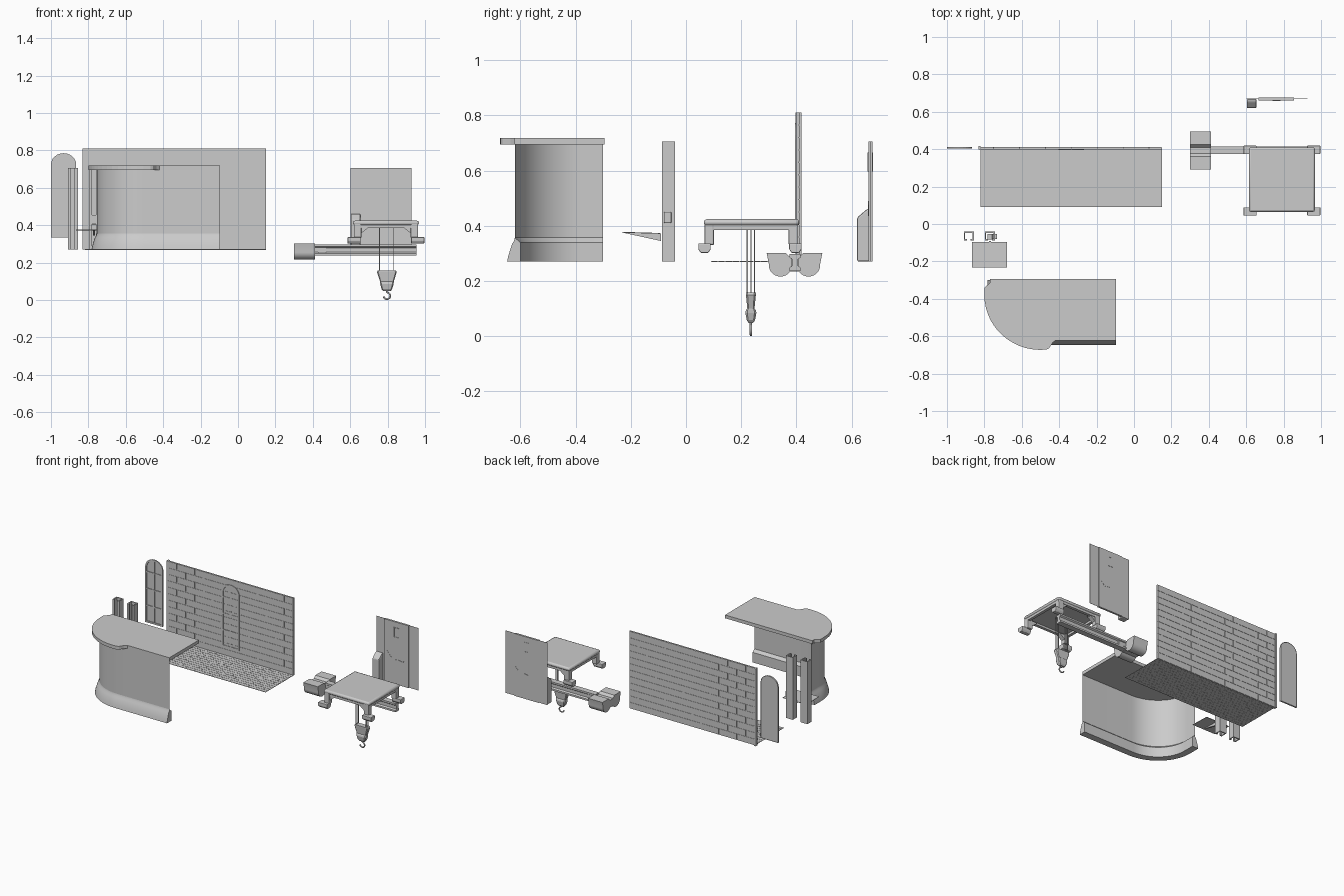
import bpy, bmesh, math
from mathutils import Vector

if "Cube" in bpy.data.objects:
    bpy.data.objects.remove(bpy.data.objects["Cube"])


def finish(name, bm, smooth=False, bevel=0):
    bmesh.ops.recalc_face_normals(bm, faces=bm.faces)
    me = bpy.data.meshes.new(name)
    bm.to_mesh(me)
    bm.free()
    ob = bpy.data.objects.new(name, me)
    bpy.context.collection.objects.link(ob)
    if bevel:
        m = ob.modifiers.new("bevel", 'BEVEL')
        m.width, m.segments = bevel, 2
    if smooth:
        bpy.ops.object.select_all(action='DESELECT')
        ob.select_set(True)
        bpy.context.view_layer.objects.active = ob
        bpy.ops.object.shade_smooth_by_angle(angle=math.radians(35))
    return ob


def add_box(bm, x, y, z):
    vs = bmesh.ops.create_cube(bm, size=1)["verts"]
    for v in vs:
        v.co = [(a[0] + a[1]) / 2 + c * (a[1] - a[0]) for a, c in zip((x, y, z), v.co)]


def boxes(name, items, bevel=0):
    bm = bmesh.new()
    for it in items:
        add_box(bm, *it)
    return finish(name, bm, bevel=bevel)


def add_prism(bm, pts, axis, lo, hi):
    # extrude a 2D outline along axis; the outline keeps the order of the other axes
    def co(p, t):
        c = list(p)
        c.insert(axis, t)
        return c
    a = [bm.verts.new(co(p, lo)) for p in pts]
    b = [bm.verts.new(co(p, hi)) for p in pts]
    n = len(pts)
    bm.faces.new(a)
    bm.faces.new(b[::-1])
    for i in range(n):
        j = (i + 1) % n
        bm.faces.new((a[i], a[j], b[j], b[i]))


def prism(name, pts, axis, lo, hi, smooth=False, bevel=0):
    bm = bmesh.new()
    add_prism(bm, pts, axis, lo, hi)
    return finish(name, bm, smooth, bevel)


def arc(cx, cy, rx, ry, a0, a1, n):
    return [(cx + rx * math.cos(math.radians(a0 + (a1 - a0) * i / n)),
             cy + ry * math.sin(math.radians(a0 + (a1 - a0) * i / n))) for i in range(n + 1)]


# brick wall and floor
def bricks(bm, x0, x1, z0, z1, nx, nz, gap, place):
    w, h = (x1 - x0) / nx, (z1 - z0) / nz
    for r in range(nz):
        off = 0.5 * w * (r % 2)
        for c in range(-1, nx):
            a = max(x0, x0 + c * w + off)
            b = min(x1, x0 + (c + 1) * w + off)
            if b - a > gap * 2:
                place(bm, (a + gap, b - gap), (z0 + r * h + gap, z0 + (r + 1) * h - gap))


X0, X1 = -0.82, 0.15
bm = bmesh.new()
add_box(bm, (X0, X1), (0.400, 0.409), (0.27, 0.81))
bricks(bm, X0, X1, 0.27, 0.81, 7, 12, 0.002,
       lambda b, x, z: add_box(b, x, (0.398, 0.411), z))
finish("brick_wall", bm)
bm = bmesh.new()
add_box(bm, (X0, X1), (0.09, 0.405), (0.2695, 0.271))
bricks(bm, X0, X1, 0.09, 0.40, 14, 12, 0.0015,
       lambda b, x, y: add_box(b, x, y, (0.2688, 0.272)))
finish("paved_floor", bm)
boxes("wall_edge_trim", [((-0.832, X0), (0.397, 0.418), (0.27, 0.81))])


# arched windows: pane, frame ring and glazing bars
def window(name, cx, z0, z1, y):
    w, rise = 0.0675, 0.06

    def outline(d):
        return ([(cx - w + d, z0 + d), (cx + w - d, z0 + d)] +
                arc(cx, z1 - rise, w - d, rise - d, 0, 180, 12))
    bm = bmesh.new()
    add_prism(bm, outline(0.002), 1, y + 0.005, y + 0.008)
    loops = [[bm.verts.new((p[0], yy, p[1])) for p in outline(d)]
             for d, yy in ((0, y + 0.008), (0, y), (0.011, y), (0.011, y + 0.005))]
    for a, b in zip(loops, loops[1:]):
        for i in range(len(a)):
            j = (i + 1) % len(a)
            bm.faces.new((a[i], a[j], b[j], b[i]))
    add_box(bm, (cx - 0.004, cx + 0.004), (y + 0.001, y + 0.006), (z0 + 0.01, z1 - 0.01))
    for k in range(1, 4):
        z = z0 + k * (z1 - rise + 0.01 - z0) / 3.4
        add_box(bm, (cx - w + 0.01, cx + w - 0.01), (y + 0.001, y + 0.006), (z - 0.004, z + 0.004))
    finish(name, bm)


window("loose_window", -0.9325, 0.335, 0.785, 0.404)
window("wall_window", -0.335, 0.33, 0.773, 0.3945)

# counter: tabletop with bulge, curved open shell, flared skirt
top = ([(-0.095, -0.295), (-0.77, -0.295), (-0.77, -0.315), (-0.80, -0.34)] +
       arc(-0.5, -0.38, 0.30, 0.293, 180, 276, 14) +
       [(-0.455, -0.665), (-0.435, -0.635), (-0.42, -0.622), (-0.095, -0.622)])
prism("counter_top", top, 2, 0.695, 0.718)

path = ([(-0.755, -0.30)] + arc(-0.5, -0.38, 0.255, 0.24, 180, 270, 16) + [(-0.095, -0.62)])


def sweep(name, profile, closed):
    bm = bmesh.new()
    rows = []
    for i, p in enumerate(path):
        q0, q1 = path[max(i - 1, 0)], path[min(i + 1, len(path) - 1)]
        t = (Vector(q1) - Vector(q0)).normalized()
        if i == len(path) - 2:
            t = Vector((1, 0))
        rows.append([bm.verts.new((p[0] + t.y * d, p[1] - t.x * d, z)) for d, z in profile])
    n = len(profile)
    for a, b in zip(rows, rows[1:]):
        for i in range(n if closed else n - 1):
            j = (i + 1) % n
            bm.faces.new((a[i], a[j], b[j], b[i]))
    if closed:
        bm.faces.new(rows[0])
        bm.faces.new(rows[-1][::-1])
    finish(name, bm, True)


sweep("counter_body", [(0, 0.345), (0, 0.70)], False)
sweep("counter_skirt", [(-0.02, 0.27), (0.028, 0.27), (0.024, 0.29), (0.01, 0.335),
                        (0.003, 0.345), (0, 0.357), (-0.02, 0.34)], True)


# slotted posts: lipped channels open to the front
def post(name, cx):
    a, t, y0, y1 = 0.027, 0.007, -0.087, -0.04
    half = [(a, y1), (a, y0), (0.010, y0), (0.010, y0 + t), (a - t, y0 + t), (a - t, y1 - t)]
    pts = [(cx + x, y) for x, y in half] + [(cx - x, y) for x, y in half[::-1]]
    prism(name, pts, 2, 0.27, 0.705)


post("left_post", -0.883)
post("right_post", -0.77)
boxes("post_slider", [((-0.783, -0.757), (-0.083, -0.053), (0.405, 0.455)),
                      ((-0.757, -0.732), (-0.080, -0.053), (0.41, 0.45))], 0.003)
prism("shelf_plate", [(-0.232, 0.375), (-0.095, 0.371), (-0.095, 0.374), (-0.232, 0.378)], 0, -0.865, -0.68)
bm = bmesh.new()
add_prism(bm, [(-0.228, 0.375), (-0.091, 0.345), (-0.091, 0.372)], 0, -0.775, -0.765)
finish("shelf_bracket", bm)

# travelling crane: platform with rim, legs, gussets and feet
prism("crane_platform", [(0.615, 0.065), (0.967, 0.065), (0.967, 0.41), (0.615, 0.41)],
      2, 0.40, 0.424, True, 0.01)
boxes("platform_rim", [((0.62, 0.64), (0.07, 0.405), (0.385, 0.405)),
                       ((0.942, 0.962), (0.07, 0.405), (0.385, 0.405)),
                       ((0.62, 0.962), (0.07, 0.09), (0.385, 0.405)),
                       ((0.62, 0.962), (0.385, 0.405), (0.385, 0.405))])
for side, sx in (("left", -1), ("right", 1)):
    for end, sy in (("front", -1), ("back", 1)):
        def bx(a, b, c, d, z0, z1):
            return (sorted((0.791 + sx * a, 0.791 + sx * b)),
                    sorted((0.2365 + sy * c, 0.2365 + sy * d)), (z0, z1))
        boxes(f"{end}_{side}_leg", [bx(0.132, 0.172, 0.135, 0.17, 0.33, 0.415)], 0.005)
        foot = [(0.142, 0.336), (0.187, 0.336), (0.187, 0.315), (0.178, 0.302), (0.151, 0.302), (0.142, 0.315)]
        foot = [(0.2315 + sy * y, z) for y, z in foot]
        lo, hi = sorted((0.791 + sx * 0.135, 0.791 + sx * 0.205))
        prism(f"{end}_{side}_foot", foot, 0, lo, hi, bevel=0.003)
        yy = sorted((0.2365 + sy * 0.135, 0.2365 + sy * 0.165))
        prism(f"{end}_{side}_gusset", [(0.791 + sx * x, z) for x, z in
              ((0.135, 0.39), (0.135, 0.355), (0.09, 0.39))], 1, *yy)

# rail: I-beam with end carriage
half = [(0.02, 0.297), (0.02, 0.285), (0.010, 0.278), (0.010, 0.256), (0.02, 0.249), (0.02, 0.237)]
prism("rail_beam", [(0.395 + y, z) for y, z in half] + [(0.395 - y, z) for y, z in half[::-1]],
      0, 0.41, 0.955)
prism("rail_beam_taper", [(0.41, 0.295), (0.47, 0.295), (0.47, 0.24), (0.455, 0.24), (0.41, 0.265)], 1, 0.38, 0.41)
car = ([(0.30 - 0.008, 0.302), (0.30, 0.262)] + arc(0.342, 0.258, 0.042, 0.042, 185, 325, 10) +
       [(0.385, 0.234), (0.401, 0.234)] + arc(0.444, 0.258, 0.042, 0.042, 215, 355, 10) +
       [(0.486, 0.262), (0.494, 0.302), (0.425, 0.302), (0.41, 0.286), (0.376, 0.286), (0.361, 0.302)])
prism("end_carriage", car, 0, 0.30, 0.412, True)

# hoist: ropes, pulley block and hook
ropes = []
for x in (0.757, 0.833):
    for y in (0.222, 0.235, 0.248):
        ropes.append(((x - 0.002, x + 0.002), (y - 0.002, y + 0.002), (0.14, 0.41)))
boxes("hoist_ropes", ropes)


def stack(name, levels, n=8):
    # tapered block through stacked chamfered rectangles
    bm = bmesh.new()
    rows = []
    for z, hx, hy in levels:
        c = 0.35 * hy
        pts = [(hx, hy - c), (hx - c, hy), (c - hx, hy), (-hx, hy - c),
               (-hx, c - hy), (c - hx, -hy), (hx - c, -hy), (hx, c - hy)]
        rows.append([bm.verts.new((0.796 + x, 0.235 + y, z)) for x, y in pts])
    for a, b in zip(rows, rows[1:]):
        for i in range(n):
            j = (i + 1) % n
            bm.faces.new((a[i], a[j], b[j], b[i]))
    bm.faces.new(rows[0])
    bm.faces.new(rows[-1])
    finish(name, bm)


stack("pulley_block", [(0.158, 0.048, 0.018), (0.15, 0.053, 0.018), (0.10, 0.037, 0.013), (0.095, 0.037, 0.018),
                       (0.085, 0.036, 0.02), (0.058, 0.028, 0.015), (0.048, 0.02, 0.008)])
cu = bpy.data.curves.new("hook", 'CURVE')
cu.dimensions, cu.bevel_depth, cu.bevel_resolution, cu.use_fill_caps = '3D', 0.0045, 2, True
pts = [(0.796, 0.055), (0.796, 0.042)] + arc(0.796, 0.0225, 0.018, 0.018, 80, -170, 14)
sp = cu.splines.new('POLY')
sp.points.add(len(pts) - 1)
for p, (x, z) in zip(sp.points, pts):
    p.co = (x, 0.235, z, 1)
bpy.context.collection.objects.link(bpy.data.objects.new("hook", cu))

# back panel: thin sheet, thick door, small window, moulding line and side box
boxes("back_sheet", [((0.602, 0.927), (0.6685, 0.670), (0.27, 0.705))])
boxes("door_slab", [((0.665, 0.855), (0.661, 0.675), (0.27, 0.705))])
frame = []
for y in ((0.658, 0.662), (0.674, 0.677)):
    frame += [((0.74, 0.745), y, (0.596, 0.666)), ((0.778, 0.783), y, (0.596, 0.666)),
              ((0.74, 0.783), y, (0.596, 0.601)), ((0.74, 0.783), y, (0.661, 0.666))]
boxes("door_window_frame", frame)
line = [(0.69, 0.485), (0.715, 0.455), (0.74, 0.435), (0.775, 0.442), (0.81, 0.435), (0.845, 0.475)]
bm = bmesh.new()
for (xa, za), (xb, zb) in zip(line, line[1:]):
    add_prism(bm, [(xa, za), (xb, zb), (xb, zb + 0.004), (xa, za + 0.004)], 1, 0.660, 0.676)
finish("door_moulding", bm)
prism("side_box", [(0.62, 0.27), (0.668, 0.27), (0.668, 0.462), (0.655, 0.46), (0.62, 0.43)],
      0, 0.603, 0.655, bevel=0.006)
